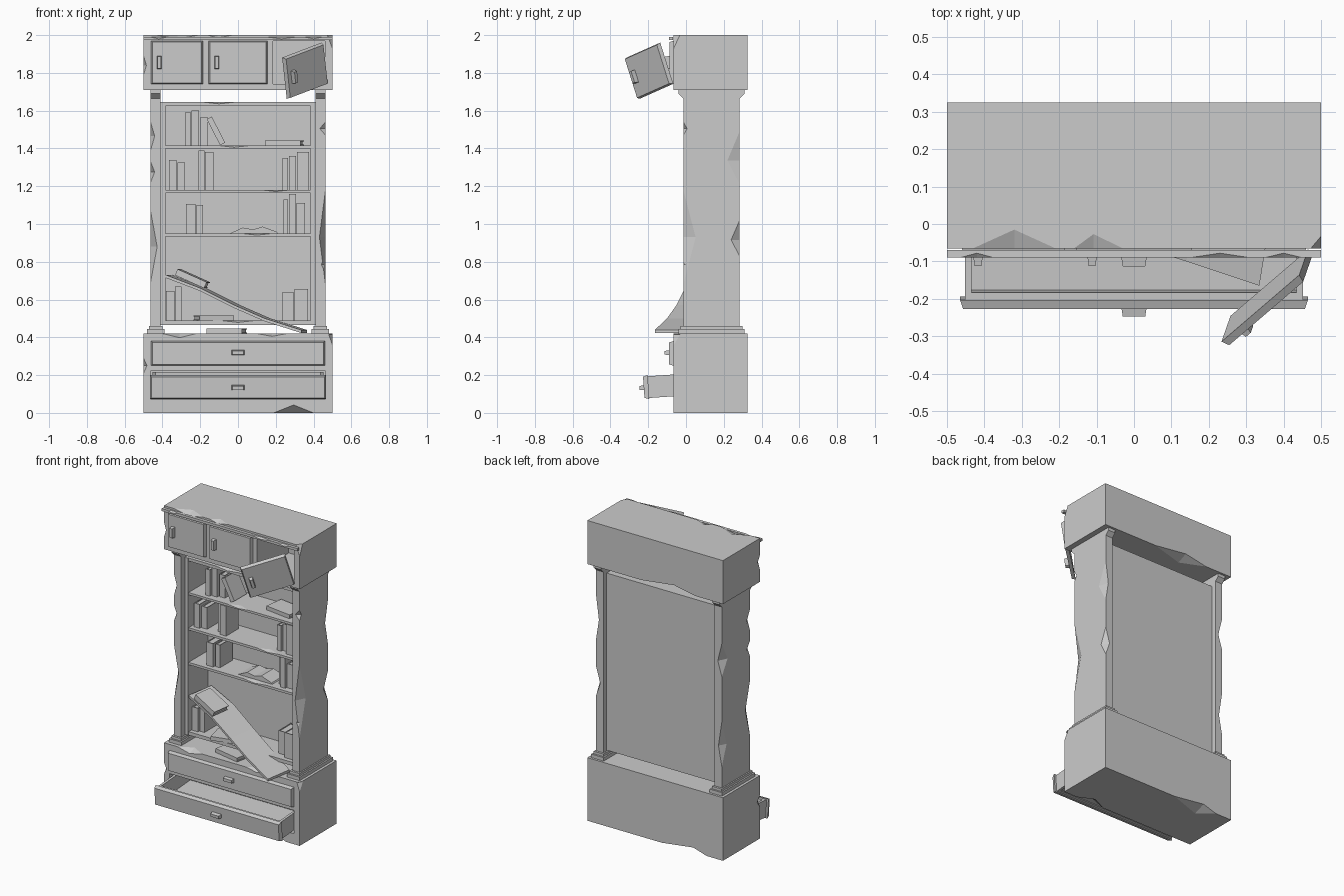
import bpy, bmesh
from math import radians
from mathutils import Matrix, Vector as V

if "Cube" in bpy.data.objects:
    bpy.data.objects.remove(bpy.data.objects["Cube"])


def finish(name, bm, m=None):
    if m is not None:
        bm.transform(m)
    bmesh.ops.recalc_face_normals(bm, faces=bm.faces)
    me = bpy.data.meshes.new(name)
    bm.to_mesh(me)
    bm.free()
    ob = bpy.data.objects.new(name, me)
    bpy.context.collection.objects.link(ob)
    return ob


def add_box(bm, x0, x1, y0, y1, z0, z1, t=0):
    # t narrows the front (y0) face for a bevelled panel
    p = [bm.verts.new(c) for c in (
        (x0 + t, y0, z0 + t), (x1 - t, y0, z0 + t), (x1 - t, y0, z1 - t), (x0 + t, y0, z1 - t),
        (x0, y1, z0), (x1, y1, z0), (x1, y1, z1), (x0, y1, z1))]
    for f in ((0, 1, 2, 3), (7, 6, 5, 4), (0, 4, 5, 1), (1, 5, 6, 2), (2, 6, 7, 3), (3, 7, 4, 0)):
        bm.faces.new([p[i] for i in f])


def boxes(name, dims, m=None):
    bm = bmesh.new()
    for d in dims:
        add_box(bm, *d)
    return finish(name, bm, m)


def prism(name, yz, x0, x1):
    bm = bmesh.new()
    f = bm.faces.new([bm.verts.new((x0, y, z)) for y, z in yz])
    r = bmesh.ops.extrude_face_region(bm, geom=[f])
    bmesh.ops.translate(bm, vec=(x1 - x0, 0, 0), verts=[v for v in r['geom'] if isinstance(v, bmesh.types.BMVert)])
    return finish(name, bm)


def cut(ob, cutter):
    mod = ob.modifiers.new('cut', 'BOOLEAN')
    mod.operation, mod.object, mod.solver = 'DIFFERENCE', cutter, 'EXACT'
    dg = bpy.context.evaluated_depsgraph_get()
    me = bpy.data.meshes.new_from_object(ob.evaluated_get(dg))
    ob.modifiers.clear()
    ob.data = me
    bpy.data.objects.remove(cutter)


def chip(ob, a, b, d1, d2, t=0.5):
    # breaks a wedge from the edge a-b, d1 and d2 deep along its two faces
    a, b = V(a), V(b)
    mid = a.lerp(b, t)
    c, d = mid + V(d1), mid + V(d2)
    out = mid + (mid - (c + d) / 2)
    bm = bmesh.new()
    for p in (a, b, c + (c - d) * .4, d + (d - c) * .4, out):
        bm.verts.new(p)
    bmesh.ops.convex_hull(bm, input=bm.verts)
    cut(ob, finish('chip', bm))


# base with drawer opening
F, B = -.065, .325
base = boxes('base', [(-.5, .5, F, B, 0, .42)])
cut(base, boxes('cutter', [(-.46, .46, F - .1, .27, .07, .225)]))
chip(base, (.19, F, 0), (.4, F, 0), (0, 0, .042), (0, .05, 0))
chip(base, (-.4, F, .42), (-.22, F, .42), (0, 0, -.022), (0, .05, 0))
chip(base, (.1, F, .42), (.26, F, .42), (0, 0, -.015), (0, .04, 0))
chip(base, (-.5, F, .21), (-.5, F, .29), (.018, 0, 0), (0, .03, 0))
chip(base, (.5, F, .36), (.5, F, .43), (-.02, 0, 0), (0, .035, 0), .8)
chip(base, (-.38, B, 0), (-.05, B, 0), (0, 0, .03), (0, -.08, 0), .3)

# top cabinet with open third compartment
top = boxes('top_cabinet', [(-.5, .5, F, B, 1.71, 2)])
cut(top, boxes('cutter', [(.185, .46, F - .1, .27, 1.74, 1.97)]))
chip(top, (-.43, F, 2), (-.21, F, 2), (0, 0, -.02), (0, .05, 0))
chip(top, (-.16, F, 2), (-.03, F, 2), (0, 0, -.015), (0, .038, 0), .4)
chip(top, (.5, F, 1.93), (.5, F, 2.02), (-.028, 0, 0), (0, .033, 0), .8)
chip(top, (-.5, F, 1.79), (-.5, F, 1.89), (.015, 0, 0), (0, .03, 0))
chip(top, (-.3, B, 1.71), (.1, B, 1.71), (0, 0, .03), (0, -.07, 0), .4)
cornice = boxes('cornice', [(-.5, .5, -.09, -.07, 1.973, 1.99)])
for x, w in ((-.42, .045), (.23, .08), (.4, .05)):
    chip(cornice, (x - w, -.09, 1.99), (x + w, -.09, 1.99), (0, 0, -.01), (0, .012, 0))

# cabinet doors with handles
def door(name, w, m):
    boxes(name, [(0, w, -.022, 0, 0, .23, .007)], m)
    boxes(name + '_handle', [(.03, .056, -.047, -.02, .08, .15, .004)], m)

door('door_left', .275, Matrix.Translation((-.46, F, 1.74)))
door('door_middle', .31, Matrix.Translation((-.155, F, 1.74)))
u = V((.21, .18, .08)).normalized()
w = V((-.025, -.07, .22))
w = (w - u * w.dot(u)).normalized()
n = w.cross(u)
m = Matrix.Translation(V((.262, -.25, 1.662)) + n * .006) @ Matrix((u, n, w)).transposed().to_4x4()
door('broken_door', .285, m)

# drawers
boxes('upper_drawer', [(-.46, .46, -.09, F, .25, .38, .007)])
boxes('upper_drawer_handle', [(-.034, .034, -.113, -.088, .305, .332, .004)])
m = Matrix.Translation((0, F, .088)) @ Matrix.Rotation(radians(4), 4, 'X')
boxes('open_drawer', [(-.465, .465, -.155, -.13, -.006, .122, .008),
                      (-.452, -.435, -.13, .2, 0, .115), (.435, .452, -.13, .2, 0, .115),
                      (-.435, .435, -.13, -.11, 0, .115), (-.435, .435, .185, .2, 0, .115),
                      (-.435, .435, -.11, .185, .005, .018)], m)
boxes('open_drawer_handle', [(-.034, .034, -.178, -.153, .043, .07, .004)], m)

# side posts with flared caps and stepped feet
half = [(-.04, 1.71), (-.04, 1.69), (-.014, 1.665), (-.014, .455)]
prof = half + [(.27 - y, z) for y, z in reversed(half)]
for s, nm in ((-1, 'left'), (1, 'right')):
    post = prism(nm + '_post', prof, *sorted((s * .41, s * .463)))
    X, f, b = s * .463, -.014, .284
    if s < 0:
        front = ((1.39, 1.54, .022, .04), (1.22, 1.33, .022, .04), (.69, 1.07, .035, .05))
        back = ((1.2, 1.42, .03, .06), (.6, .9, .025, .05))
    else:
        front = ((.68, 1.18, .032, .065), (1.47, 1.54, .03, .02), (.74, .83, .022, .02))
        back = ((1.21, 1.49, .02, .065), (.83, 1.02, .03, .045))
    for z0, z1, dx, dy in front:
        chip(post, (X, f, z0), (X, f, z1), (-s * dx, 0, 0), (0, dy, 0))
    for z0, z1, dx, dy in back:
        chip(post, (X, b, z0), (X, b, z1), (-s * dx, 0, 0), (0, -dy, 0), .45)
    boxes(nm + '_post_foot', [(*sorted((s * .39, s * .482)), -.04, .31, .42, .443),
                              (*sorted((s * .4, s * .472)), -.028, .298, .443, .46)])

# shelf case
c0, c1 = .025, .25
boxes('case_sides', [(-.41, -.385, c0, c1, .465, 1.645), (.385, .41, c0, c1, .465, 1.645)])
boxes('case_back', [(-.385, .385, c1 - .018, c1, .465, 1.645)])
for i, (z0, z1, cx) in enumerate(((.465, .488, 0), (.934, .95, .1), (1.165, 1.181, .2), (1.4, 1.415, -.02), (1.625, 1.645, -.1))):
    sh = boxes('shelf_%d' % i, [(-.385, .385, c0 + .005, c1 - .018, z0, z1)])
    chip(sh, (cx - .08, c0 + .005, z1), (cx + .08, c0 + .005, z1), (0, 0, -.009), (0, .03, 0))

# broken shelf plank, lofted through bent sections
bm = bmesh.new()
prev = None
for x, y0, y1, z in ((-.383, .03, .225, .715), (-.2, -.005, .2, .645), (-.02, -.05, .15, .555),
                     (.14, -.1, .1, .485), (.335, -.165, .02, .423)):
    ring = [bm.verts.new(c) for c in ((x, y0, z), (x + .03, y1, z), (x + .03, y1, z + .016), (x, y0, z + .016))]
    if prev:
        for i in range(4):
            bm.faces.new((prev[i], prev[i - 1], ring[i - 1], ring[i]))
    else:
        bm.faces.new(ring)
    prev = ring
bm.faces.new(prev)
finish('broken_shelf', bm)

# books: spine to the front, pages set back between the covers
def book(w, d, h, m):
    c = .005
    boxes('book', [(0, c, 0, d, 0, h), (w - c, w, 0, d, 0, h), (c, w - c, 0, c, 0, h),
                   (c, w - c, c, d - c, c, h - c)], m)

T, R = Matrix.Translation, Matrix.Rotation
rows = {
    1.415: ((-.28, -.25, 1.59), (-.245, -.207, 1.6), (-.2, -.16, 1.565)),
    1.181: ((-.365, -.325, 1.34), (-.32, -.28, 1.325), (-.21, -.178, 1.39), (-.175, -.13, 1.38),
            (.235, .266, 1.35), (.27, .308, 1.36), (.312, .375, 1.38)),
    .95: ((-.275, -.225, 1.105), (-.22, -.185, 1.1), (.24, .266, 1.13), (.27, .306, 1.16), (.31, .355, 1.11)),
    .488: ((-.38, -.337, .645), (-.334, -.3, .67), (.235, .295, .64), (.3, .37, .655))}
for z, row in rows.items():
    for i, (a, b, h) in enumerate(row):
        book(b - a, .13, h - z, T((a, .06 + .015 * (i % 3), z)))
book(.03, .13, .155, T((-.095, .06, 1.417)) @ R(radians(-27), 4, 'Y'))
# fallen books lying flat
for x, y, z, turn in ((.33, .07, 1.416, -8), (-.02, .05, .489, 14), (.02, -.04, .421, -12)):
    book(.026, .13, .19, T((x, y, z)) @ R(radians(turn), 4, 'Z') @ R(radians(-90), 4, 'Y'))
book(.035, .13, .17, T((-.18, -.01, .66)) @ R(radians(-8), 4, 'Z') @ R(radians(-66), 4, 'Y'))

# open book lying on a shelf
cover = [(-.125, 0), (-.06, .03), (-.005, .02), (.045, .035), (.12, .008), (.125, 0)]
bm = bmesh.new()
f = bm.faces.new([bm.verts.new((x + .085, .06, z + .951)) for x, z in cover])
r = bmesh.ops.extrude_face_region(bm, geom=[f])
bmesh.ops.translate(bm, vec=(0, .13, 0), verts=[v for v in r['geom'] if isinstance(v, bmesh.types.BMVert)])
finish('open_book', bm)
